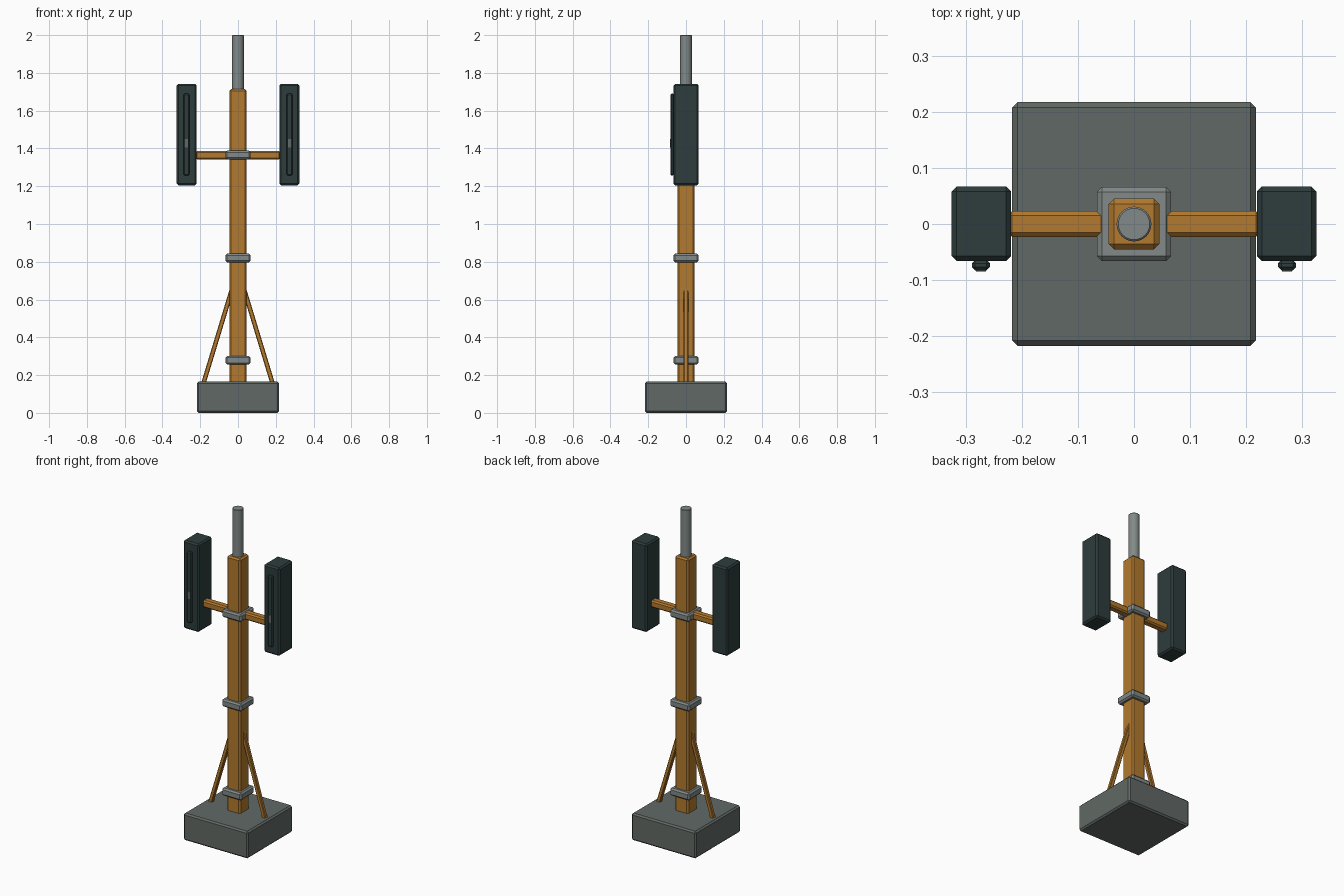
import bpy, math
from mathutils import Vector

if "Cube" in bpy.data.objects:
    bpy.data.objects.remove(bpy.data.objects["Cube"])


def material(name, rgb):
    def lin(c):
        c /= 255
        return c / 12.92 if c <= 0.04045 else ((c + 0.055) / 1.055) ** 2.4
    m = bpy.data.materials.new(name)
    m.diffuse_color = (*[lin(c) for c in rgb], 1)
    m.use_nodes = True
    m.node_tree.nodes["Principled BSDF"].inputs["Base Color"].default_value = m.diffuse_color
    return m


ORANGE = material("ochre_paint", (180, 122, 46))
CONCRETE = material("concrete_grey", (97, 105, 101))
STEEL = material("light_steel", (130, 138, 136))
DARK = material("dark_slate", (46, 60, 60))


def finish(ob, name, mat, bevel):
    ob.name = name
    ob.data.materials.append(mat)
    if bevel:
        mod = ob.modifiers.new("chamfer", 'BEVEL')
        mod.width = bevel
        mod.segments = 1
        mod.limit_method = 'ANGLE'
        mod.angle_limit = math.radians(40)
        bpy.ops.object.modifier_apply(modifier=mod.name)
    return ob


def box(name, lo, hi, mat, bevel=0.009):
    lo, hi = Vector(lo), Vector(hi)
    bpy.ops.mesh.primitive_cube_add(size=1, location=(lo + hi) / 2)
    ob = bpy.context.object
    ob.scale = hi - lo
    bpy.ops.object.transform_apply(location=False, rotation=False, scale=True)
    return finish(ob, name, mat, bevel)


def beam(name, a, b, width, mat, bevel):
    # square bar between two points in the xz plane
    a, b = Vector(a), Vector(b)
    d = b - a
    ob = box(name, (-width / 2, -width / 2, -d.length / 2),
             (width / 2, width / 2, d.length / 2), mat, bevel)
    ob.location = (a + b) / 2
    ob.rotation_euler = (0, math.atan2(d.x, d.z), 0)
    return ob


# Base block and square post
box("base_block", (-0.217, -0.217, 0), (0.217, 0.217, 0.165), CONCRETE)
box("post", (-0.045, -0.045, 0.15), (0.045, 0.045, 1.714), ORANGE)

# Clamping collars around the post
for i, z in enumerate((0.278, 0.82, 1.365)):
    box(f"collar_{i + 1}", (-0.066, -0.066, z - 0.023), (0.066, 0.066, z + 0.023), STEEL)

# Round mast on top
bpy.ops.mesh.primitive_cylinder_add(vertices=32, radius=0.031, depth=0.3, location=(0, 0, 1.85))
finish(bpy.context.object, "top_mast", STEEL, 0.003)
bpy.ops.object.shade_smooth_by_angle(angle=math.radians(30))

# Mirrored side parts
for side, s in (("left", -1), ("right", 1)):
    def side_box(name, x0, x1, y0, y1, z0, z1, mat, bevel):
        xs = sorted((s * x0, s * x1))
        box(f"{side}_{name}", (xs[0], y0, z0), (xs[1], y1, z1), mat, bevel)

    side_box("arm", 0.03, 0.225, -0.023, 0.023, 1.342, 1.386, ORANGE, 0.008)
    side_box("panel_box", 0.219, 0.325, -0.066, 0.067, 1.205, 1.742, DARK, 0.009)
    side_box("front_strip", 0.257, 0.289, -0.083, -0.064, 1.257, 1.69, DARK, 0.006)
    side_box("strip_plate", 0.264, 0.282, -0.0845, -0.081, 1.405, 1.45, CONCRETE, 0)
    beam(f"{side}_brace", (s * 0.188, 0, 0.14), (s * 0.028, 0, 0.668), 0.024, ORANGE, 0.004)
